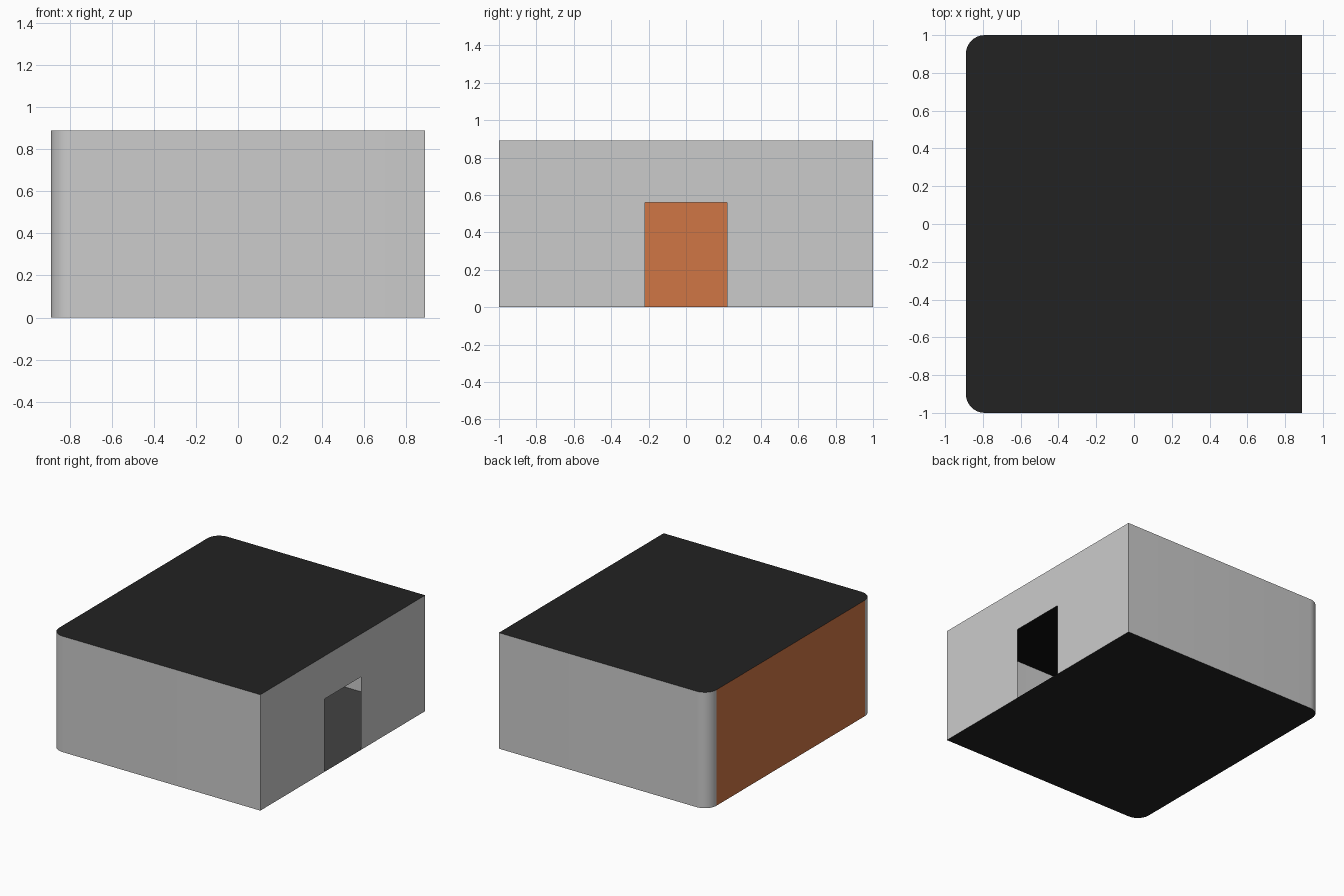
import bpy
from math import sin, cos, pi, radians

if "Cube" in bpy.data.objects:
    bpy.data.objects.remove(bpy.data.objects["Cube"])

X, Y, H = 0.89, 1.0, 0.89      # half width, half depth, height
R, SEG = 0.10, 8               # rounded corner radius and segments
DOOR_Y, DOOR_H = 0.22, 0.56    # door half width and height
GAP = 0.003                    # lining offset


def material(name, rgb):
    m = bpy.data.materials.new(name)
    m.diffuse_color = (*rgb, 1)
    m.use_nodes = True
    m.node_tree.nodes["Principled BSDF"].inputs["Base Color"].default_value = m.diffuse_color
    return m


def build(name, verts, faces, mat=None, smooth=False):
    me = bpy.data.meshes.new(name)
    me.from_pydata(verts, [], faces)
    if mat:
        me.materials.append(mat)
    if smooth:
        me.polygons.foreach_set("use_smooth", [True] * len(me.polygons))
        me.set_sharp_from_angle(angle=radians(30))
    ob = bpy.data.objects.new(name, me)
    bpy.context.collection.objects.link(ob)
    return ob


def side_path(s):
    """Plan line of one side: straight wall, then the rounded corner."""
    arc = [(-X + R - R * sin(i * pi / 2 / SEG),
            s * (Y - R + R * cos(i * pi / 2 / SEG))) for i in range(SEG + 1)]
    return [(X, s * Y)] + arc


def slab(name, z, mat, up):
    """Flat sheet following the room outline."""
    plan = side_path(1) + side_path(-1)[::-1]
    if not up:
        plan.reverse()
    build(name, [(x, y, z) for x, y in plan], [range(len(plan))], mat)


def wall(name, path, mat=None, smooth=False):
    """Vertical sheet rising from a plan line."""
    n = len(path)
    verts = [(x, y, z) for z in (0, H) for x, y in path]
    build(name, verts, [(i, i + 1, n + i + 1, n + i) for i in range(n - 1)],
          mat, smooth)


black = material("black", (0.016, 0.016, 0.016))
dark_floor = material("dark_floor", (0.055, 0.055, 0.055))
dark_ceiling = material("dark_ceiling", (0.005, 0.005, 0.005))
orange = material("orange", (0.63, 0.18, 0.06))

# side walls with their rounded corners
wall("back_wall", side_path(1), smooth=True)
wall("front_wall", side_path(-1)[::-1], smooth=True)

# coloured accent wall on the left
wall("accent_wall", [(-X, Y - R), (-X, -Y + R)], orange)

# right wall with door opening
outline = [(-Y, 0), (-DOOR_Y, 0), (-DOOR_Y, DOOR_H), (DOOR_Y, DOOR_H),
           (DOOR_Y, 0), (Y, 0), (Y, H), (-Y, H)]
build("door_wall", [(X, y, z) for y, z in outline], [range(len(outline))])

# roof, base and the linings seen through the door
slab("roof", H, black, True)
slab("ceiling", H - GAP, dark_ceiling, False)
slab("floor", GAP, dark_floor, True)
slab("base", 0, black, False)
